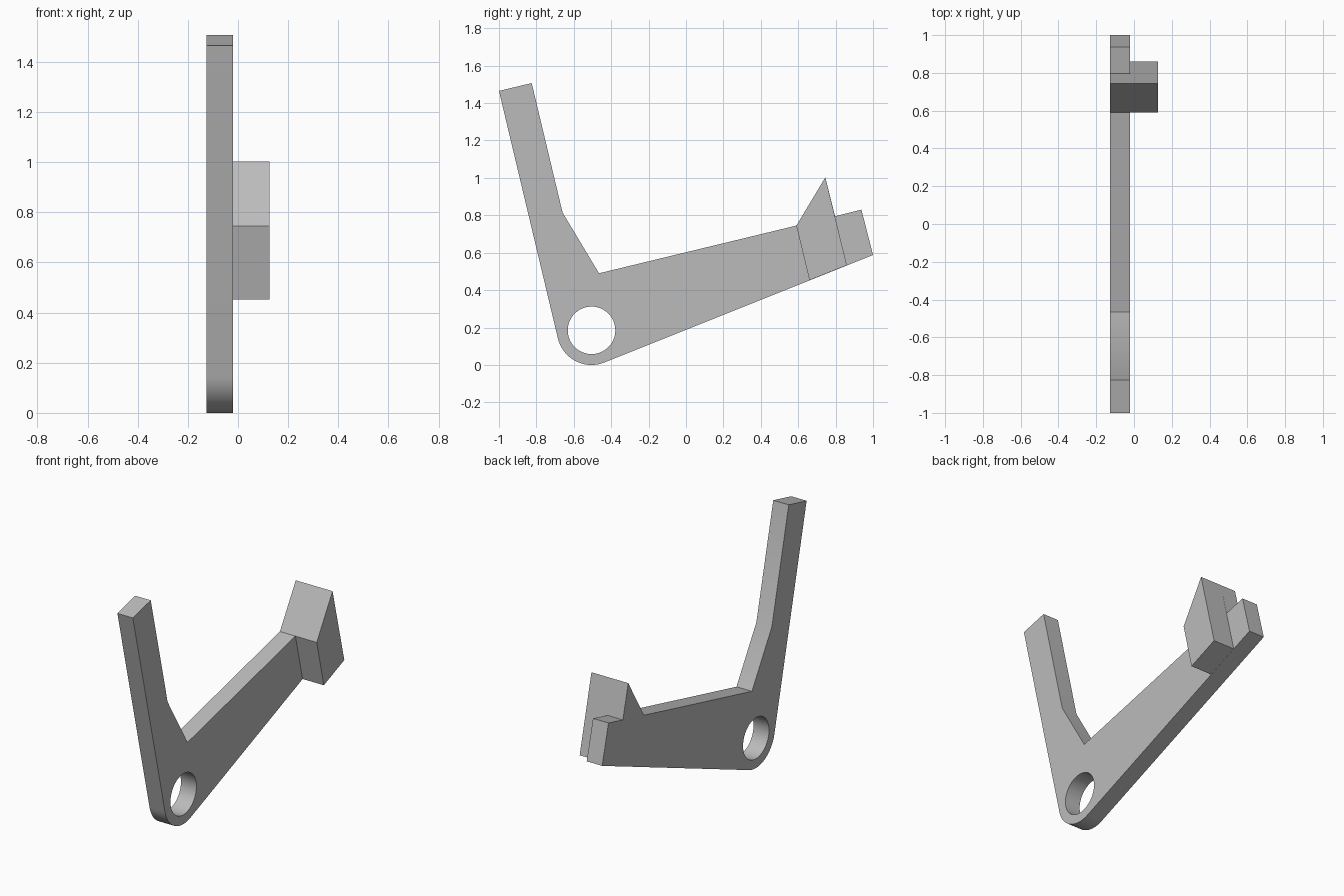
import bpy
import bmesh
from math import cos, sin, radians

cube = bpy.data.objects.get("Cube")
if cube:
    bpy.data.objects.remove(cube, do_unlink=True)

GREY = (0.5, 0.5, 0.5, 1)
grey = bpy.data.materials.new("plain grey")
grey.use_nodes = True
grey.diffuse_color = GREY
grey.node_tree.nodes["Principled BSDF"].inputs["Base Color"].default_value = GREY


def arc(centre, radius, start, end, steps):
    """Points (y, z) along an arc, angles in degrees."""
    angles = [radians(start + (end - start) * i / steps) for i in range(steps + 1)]
    return [(centre[0] + radius * cos(a), centre[1] + radius * sin(a)) for a in angles]


def prism(name, profile, x0, x1):
    """Extrude a side profile of (y, z) points from x0 to x1."""
    bm = bmesh.new()
    face = bm.faces.new([bm.verts.new((x0, y, z)) for y, z in profile])
    out = bmesh.ops.extrude_face_region(bm, geom=[face])
    moved = [v for v in out["geom"] if isinstance(v, bmesh.types.BMVert)]
    bmesh.ops.translate(bm, verts=moved, vec=(x1 - x0, 0, 0))
    bmesh.ops.recalc_face_normals(bm, faces=bm.faces)
    mesh = bpy.data.meshes.new(name)
    bm.to_mesh(mesh)
    bm.free()
    mesh.materials.append(grey)
    obj = bpy.data.objects.new(name, mesh)
    bpy.context.collection.objects.link(obj)
    return obj


def activate(obj):
    bpy.ops.object.select_all(action="DESELECT")
    obj.select_set(True)
    bpy.context.view_layer.objects.active = obj


LEFT, INNER, RIGHT = 0.126, -0.02, -0.126
PIVOT = (-0.505, 0.185)

# Corners shared by the lever plate and the wedge block
ramp_foot, ramp_tip = (0.59, 0.745), (0.745, 1.003)

# Lever plate: upright arm, long arm with ramp and end tab, rounded pivot
plate_profile = [
    (-1, 1.465), (-0.825, 1.507), (-0.66, 0.815), (-0.465, 0.49),
    ramp_foot, ramp_tip, (0.797, 0.795), (0.938, 0.83), (1, 0.588),
]
plate_profile += arc(PIVOT, 0.185, 291.8, 193.3, 24)
plate = prism("lever_plate", plate_profile, RIGHT, INNER)

# Pivot hole
cutter = prism("pivot_hole_cutter", arc(PIVOT, 0.127, 0, 360, 64)[:-1], -0.3, 0.3)
cutter.hide_render = True
cut = plate.modifiers.new("pivot_hole", "BOOLEAN")
cut.operation = "DIFFERENCE"
cut.solver = "EXACT"
cut.object = cutter
activate(plate)
bpy.ops.object.modifier_apply(modifier=cut.name)
bpy.data.objects.remove(cutter, do_unlink=True)
bpy.ops.object.shade_smooth_by_angle(angle=radians(30))

# Wedge block standing out from the plate's left side
prism("wedge_block", [ramp_foot, ramp_tip, (0.86, 0.533), (0.66, 0.453)], INNER, LEFT)
